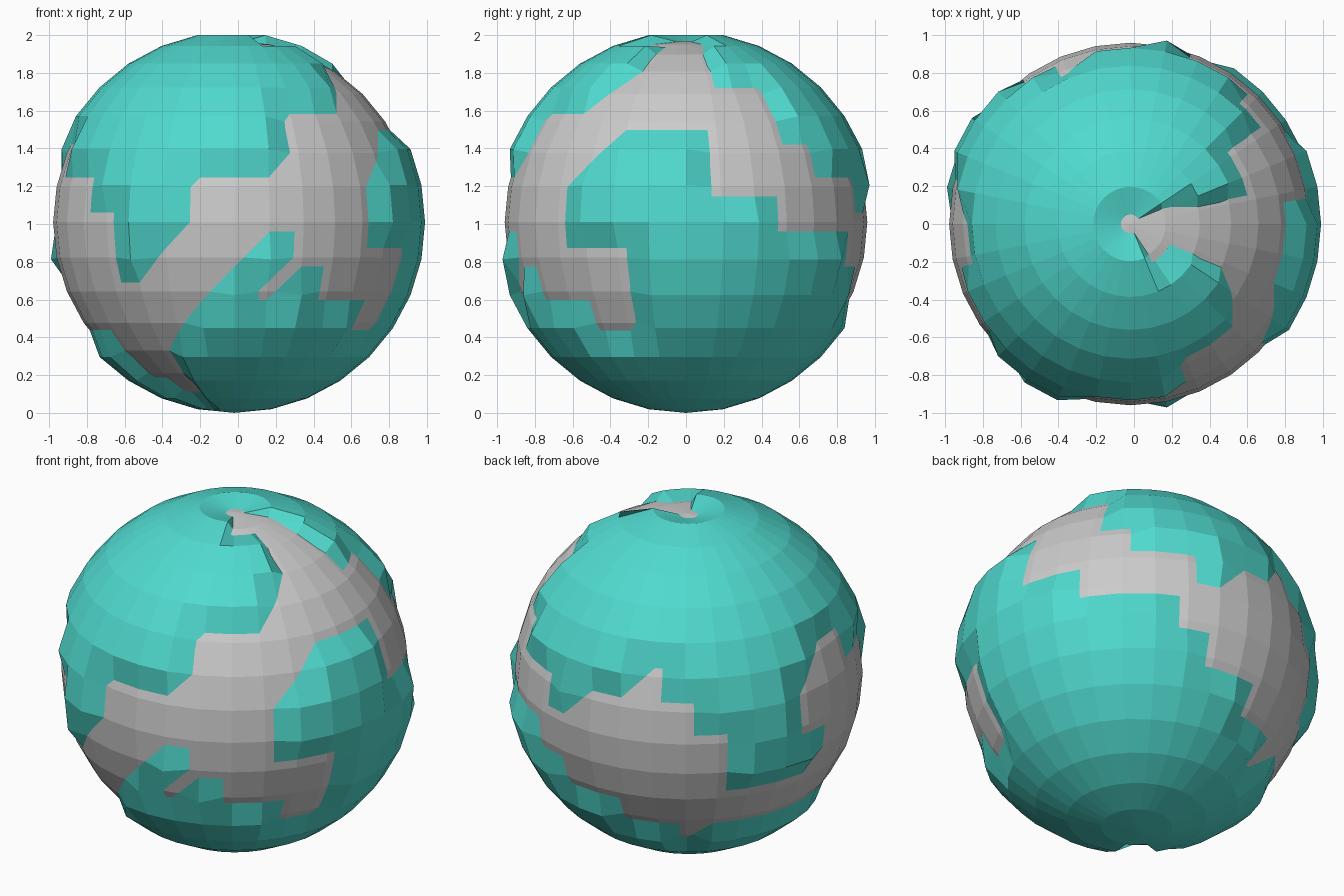
import bpy, bmesh
from math import sin, cos, pi

if "Cube" in bpy.data.objects:
    bpy.data.objects.remove(bpy.data.objects["Cube"])

SEG, RINGS = 32, 16
R_LAND, R_SEA, R_SUNK = 1.0097, 0.96, 0.943
CENTRE = (-0.019, 0.0, R_LAND)

# Land columns per latitude ring (ring 0 = equator); column 0 faces front, counting to the right.
# Each pair is a first and last column; a last below the first wraps round.
LAND = {
    7: [(11, 2)],
    6: [(10, 5)],
    5: [(10, 5)],
    4: [(12, 4)],
    3: [(12, 1)],
    2: [(6, 8), (13, 17), (19, 23), (26, 1)],
    1: [(5, 8), (15, 15), (20, 22), (28, 30)],
    0: [(5, 10), (21, 22), (29, 30)],
    -1: [(1, 1), (7, 13), (21, 23), (29, 29)],
    -2: [(0, 0), (2, 2), (7, 14)],
    -3: [(31, 4), (7, 16)],
    -4: [(30, 18), (20, 26)],
    -5: [(30, 26)],
    -6: [(30, 27)],
    -7: [(0, 31)],
}


def is_land(ring, col):
    return any((col - a) % SEG <= (b - a) % SEG for a, b in LAND[ring])


def globe(name, radius):
    """Faceted latitude/longitude sphere; radius(ring, col) sets each vertex height."""
    bm = bmesh.new()
    rows = []
    for ring in range(-7, 8):
        lat = ring * pi / RINGS
        row = []
        for col in range(SEG):
            lon = -pi / 2 + col * 2 * pi / SEG
            r = radius(ring, col)
            row.append(bm.verts.new((r * cos(lat) * cos(lon), r * cos(lat) * sin(lon), r * sin(lat))))
        rows.append(row)
    south = bm.verts.new((0, 0, -radius(-8, 0)))
    north = bm.verts.new((0, 0, radius(8, 0)))
    for j in range(SEG):
        k = (j + 1) % SEG
        for lo, hi in zip(rows, rows[1:]):
            bm.faces.new((lo[j], lo[k], hi[k], hi[j]))
        bm.faces.new((south, rows[0][k], rows[0][j]))
        bm.faces.new((north, rows[-1][j], rows[-1][k]))
    mesh = bpy.data.meshes.new(name)
    bm.to_mesh(mesh)
    bm.free()
    obj = bpy.data.objects.new(name, mesh)
    obj.location = CENTRE
    bpy.context.collection.objects.link(obj)
    return obj


def land_radius(ring, col):
    if abs(ring) == 8:
        return R_LAND if ring < 0 else R_SUNK
    return R_LAND if is_land(ring, col) else R_SUNK


# Plain inner ball
globe("inner_ball", lambda ring, col: R_SEA)

# Raised patches: same grid, sunk below the ball wherever the ball shows
patches = globe("raised_patches", land_radius)
teal = bpy.data.materials.new("teal")
teal.diffuse_color = (0.08, 0.70, 0.62, 1)
teal.use_nodes = True
teal.node_tree.nodes["Principled BSDF"].inputs["Base Color"].default_value = teal.diffuse_color
patches.data.materials.append(teal)
